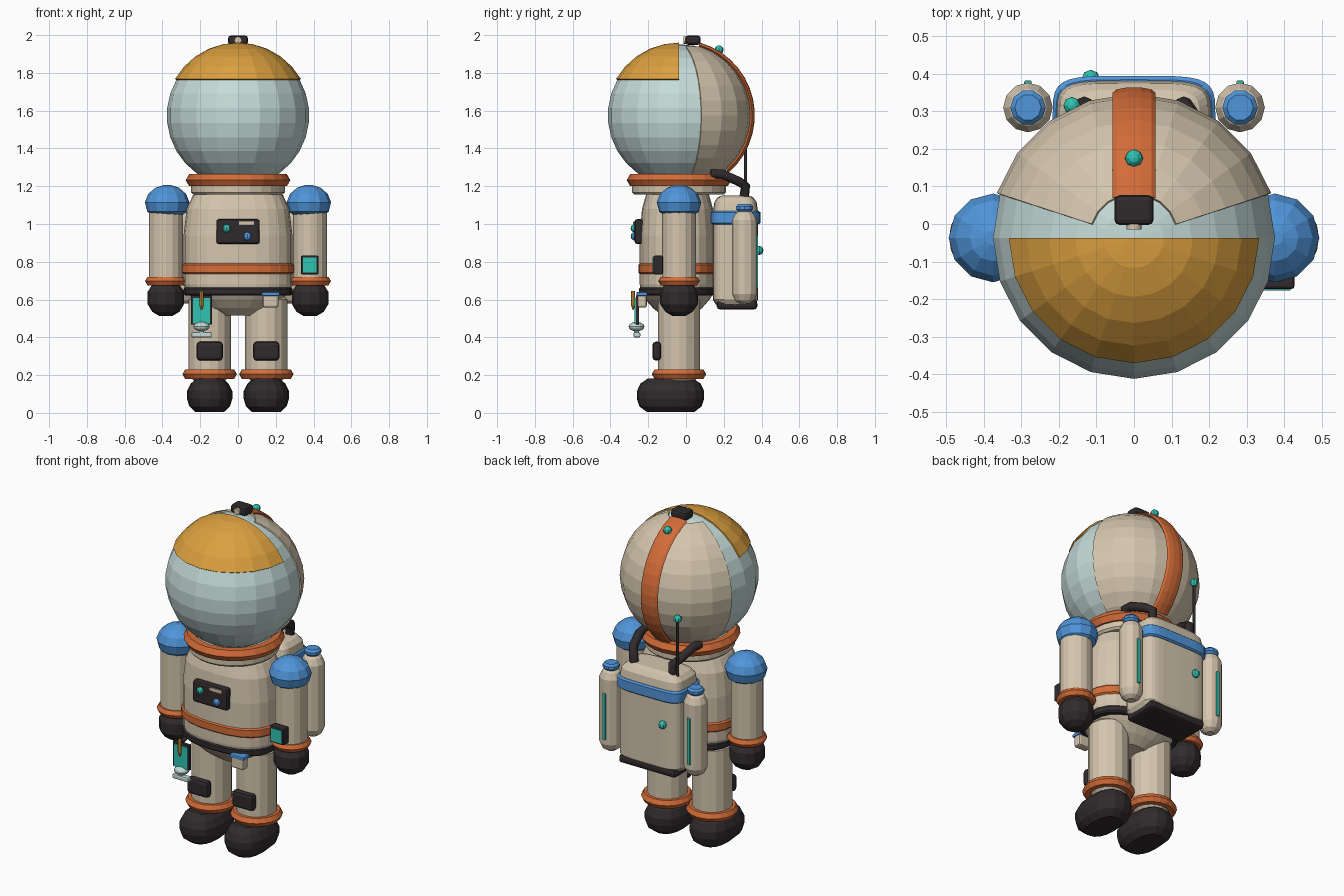
import bpy, bmesh
from math import sin, cos, pi, radians, copysign
from mathutils import Vector

if "Cube" in bpy.data.objects:
    bpy.data.objects.remove(bpy.data.objects["Cube"])


def material(name, rgb):
    m = bpy.data.materials.new(name)
    m.use_nodes = True
    m.diffuse_color = (*rgb, 1)
    m.node_tree.nodes["Principled BSDF"].inputs["Base Color"].default_value = (*rgb, 1)
    return m


BEIGE = material("suit beige", (0.66, 0.56, 0.42))
ORANGE = material("trim orange", (0.65, 0.15, 0.04))
BLUE = material("accent blue", (0.08, 0.30, 0.70))
GOLD = material("visor gold", (0.71, 0.35, 0.05))
GLASS = material("pale glass", (0.56, 0.71, 0.69))
DARK = material("dark rubber", (0.03, 0.024, 0.026))
TEAL = material("light teal", (0.03, 0.55, 0.45))

Y = -0.037      # depth of the body axis


def finish(name, bm, mat):
    bmesh.ops.recalc_face_normals(bm, faces=bm.faces)
    mesh = bpy.data.meshes.new(name)
    bm.to_mesh(mesh)
    bm.free()
    mesh.materials.append(mat)
    ob = bpy.data.objects.new(name, mesh)
    bpy.context.collection.objects.link(ob)
    return ob


def skin(name, rows, mat, ring=True, loop=False, cap=True):
    """Surface over rows of points; ring closes each row, loop joins last row to first."""
    bm = bmesh.new()
    vs = [[bm.verts.new(p) for p in row] for row in rows]
    n = len(vs[0])
    pairs = list(zip(vs, vs[1:])) + ([(vs[-1], vs[0])] if loop else [])
    for a, b in pairs:
        for i in range(n if ring else n - 1):
            j = (i + 1) % n
            bm.faces.new((a[i], a[j], b[j], b[i]))
    if cap and ring and not loop:
        bm.faces.new(vs[0])
        bm.faces.new(vs[-1])
    bmesh.ops.remove_doubles(bm, verts=bm.verts, dist=1e-5)
    return finish(name, bm, mat)


def loft(name, cx, cy, rings, mat, power=2, seg=20, loop=False):
    """Stack of rounded outlines given as (z, half width, half depth)."""
    def bend(v):
        return copysign(abs(v) ** (2 / power), v)
    angles = [2 * pi * i / seg for i in range(seg)]
    rows = [[(cx + rx * bend(cos(a)), cy + ry * bend(sin(a)), z) for a in angles]
            for z, rx, ry in rings]
    return skin(name, rows, mat, loop=loop)


def rod(name, cx, cy, z0, z1, r, mat, edge=0.0, seg=16):
    rings = [(z0, r - edge, r - edge), (z0 + edge, r, r), (z1 - edge, r, r), (z1, r - edge, r - edge)]
    return loft(name, cx, cy, rings, mat, seg=seg)


def band(name, cx, cy, z, radius, tube, mat, seg=20):
    rings = []
    for i in range(6):
        a = pi * i / 3
        r = radius + tube * cos(a)
        rings.append((z + tube * sin(a), r, r))
    return loft(name, cx, cy, rings, mat, seg=seg, loop=True)


def ball(name, loc, size, mat, u=12, v=8):
    bm = bmesh.new()
    bmesh.ops.create_uvsphere(bm, u_segments=u, v_segments=v, radius=1)
    for vert in bm.verts:
        vert.co = Vector(loc) + vert.co * Vector(size)
    return finish(name, bm, mat)


def box(name, loc, size, mat, bevel=0.0):
    bm = bmesh.new()
    bmesh.ops.create_cube(bm, size=1)
    for vert in bm.verts:
        vert.co = Vector(loc) + vert.co * Vector(size)
    if bevel:
        bmesh.ops.bevel(bm, geom=bm.edges[:], offset=bevel, segments=2, profile=0.5, affect='EDGES')
    return finish(name, bm, mat)


def tube(name, points, r, mat):
    cu = bpy.data.curves.new(name, 'CURVE')
    cu.dimensions = '3D'
    cu.bevel_depth = r
    cu.bevel_resolution = 2
    cu.use_fill_caps = True
    sp = cu.splines.new('POLY')
    sp.points.add(len(points) - 1)
    for p, co in zip(sp.points, points):
        p.co = (*co, 1)
    cu.materials.append(mat)
    ob = bpy.data.objects.new(name, cu)
    bpy.context.collection.objects.link(ob)
    return ob


# Helmet: glass globe, rear shell and raised visor share one centre
HZ = 1.575


def globe(name, r, az, th, mat, shell=True):
    na, nt = round((az[1] - az[0]) / 18), round((th[1] - th[0]) / 12)
    rows = []
    for i in range(nt + 1):
        t = radians(th[0] + 12 * i)
        rows.append([(r * sin(t) * cos(radians(az[0] + 18 * j)),
                      Y + r * sin(t) * sin(radians(az[0] + 18 * j)),
                      HZ + r * cos(t)) for j in range(na + 1)])
    ob = skin(name, rows, mat, ring=False)
    if shell:
        mod = ob.modifiers.new("thickness", 'SOLIDIFY')
        mod.thickness = 0.01
        mod.offset = 0
    return ob


globe("helmet_glass", 0.377, (0, 360), (0, 180), GLASS, shell=False)
globe("helmet_shell", 0.379, (18, 162), (18, 162), BEIGE)
globe("sun_visor", 0.380, (180, 360), (0, 60), GOLD)

# Crest strap over the back of the helmet
rows = []
for i in range(15):
    t = radians(16 + 8.8 * i)
    row = []
    for k in range(10):
        a = 2 * pi * k / 10
        r = 0.387 + 0.015 * sin(a)
        row.append((0.057 * cos(a), Y + r * sin(t), HZ + r * cos(t)))
    rows.append(row)
skin("helmet_crest", rows, ORANGE)
ball("crest_light", (0, 0.175, 1.922), (0.024, 0.024, 0.024), TEAL, 8, 6)
box("helmet_camera", (0, 0.037, 1.973), (0.105, 0.08, 0.05), DARK, 0.015)
tube("camera_lens", [(0, 0.0, 1.973), (0, -0.014, 1.973)], 0.02, BEIGE)

# Collar and torso
band("collar", 0, Y, 1.232, 0.24, 0.037, ORANGE, 24)
rod("neck_ring", 0, Y, 1.155, 1.215, 0.248, BEIGE, 0.012, 24)
loft("torso", 0, -0.045, [
    (0.515, 0.09, 0.08), (0.555, 0.17, 0.13), (0.60, 0.225, 0.17), (0.64, 0.275, 0.195),
    (0.68, 0.288, 0.2), (0.94, 0.288, 0.2), (1.08, 0.272, 0.188), (1.15, 0.24, 0.168),
    (1.19, 0.19, 0.15)], BEIGE, 2.5, 24)
for name, z, h, w, d, mat in (("chest_stripe", 0.763, 0.028, 0.297, 0.207, ORANGE),
                              ("waist_belt", 0.643, 0.022, 0.288, 0.205, DARK)):
    loft(name, 0, -0.045, [(z - h, w - 0.008, d - 0.008), (z - h + 0.008, w, d),
                           (z + h - 0.008, w, d), (z + h, w - 0.008, d - 0.008)], mat, 2.5, 24)

# Chest panel
box("chest_panel", (0, -0.25, 0.96), (0.23, 0.045, 0.132), DARK, 0.014)
ball("panel_knob_teal", (-0.06, -0.275, 0.977), (0.021, 0.018, 0.021), TEAL, 8, 6)
ball("panel_knob_blue", (0.05, -0.275, 0.935), (0.022, 0.018, 0.022), BLUE, 8, 6)
box("panel_slot", (0.045, -0.274, 1.004), (0.08, 0.012, 0.02), BEIGE, 0.004)

# Limbs and air tanks on both sides
for side, label in ((-1, "right"), (1, "left")):
    ax, lx, tx = side * 0.382, side * 0.15, side * 0.282
    rod(label + "_arm", ax, Y, 0.68, 1.1, 0.09, BEIGE, 0.01)
    loft(label + "_shoulder", ax - side * 0.007, Y, [
        (1.04, 0.07, 0.07), (1.065, 0.105, 0.105), (1.115, 0.118, 0.118),
        (1.16, 0.1, 0.1), (1.192, 0.062, 0.062), (1.206, 0.02, 0.02)], BLUE, seg=12)
    band(label + "_cuff", ax, Y, 0.698, 0.084, 0.026, ORANGE)
    loft(label + "_glove", ax, Y, [
        (0.513, 0.035, 0.035), (0.535, 0.072, 0.072), (0.575, 0.096, 0.1),
        (0.64, 0.097, 0.1), (0.675, 0.075, 0.08)], DARK, seg=12)

    rod(label + "_leg", lx, Y, 0.17, 0.63, 0.112, BEIGE, 0.03)
    band(label + "_ankle_ring", lx, Y, 0.205, 0.115, 0.029, ORANGE)
    loft(label + "_boot", lx, -0.082, [
        (0.004, 0.075, 0.125), (0.035, 0.108, 0.165), (0.075, 0.12, 0.178),
        (0.115, 0.12, 0.178), (0.155, 0.1, 0.16), (0.182, 0.07, 0.12)], DARK, 2.4, 16)
    box(label + "_knee_pad", (lx, -0.155, 0.327), (0.14, 0.046, 0.1), DARK, 0.018)

    loft(label + "_tank", tx, 0.31, [
        (0.578, 0.025, 0.025), (0.595, 0.05, 0.05), (0.63, 0.066, 0.066),
        (1.02, 0.066, 0.066), (1.055, 0.05, 0.05), (1.072, 0.025, 0.025)], BEIGE, seg=12)
    rod(label + "_tank_cap", tx, 0.31, 1.065, 1.105, 0.047, BLUE, 0.012, 10)
    box(label + "_tank_gauge", (tx, 0.374, 0.8), (0.02, 0.016, 0.28), TEAL, 0.004)

    # Air hose from the pack to the collar
    hx = side * 0.13
    tube(label + "_hose", [(hx, 0.305, 1.12), (hx, 0.315, 1.2), (hx + side * 0.025, 0.28, 1.225),
                           (hx + side * 0.045, 0.19, 1.265), (hx + side * 0.05, 0.13, 1.265)], 0.026, DARK)

# Backpack
loft("backpack", 0, 0.262, [
    (0.575, 0.19, 0.105), (0.6, 0.207, 0.12), (1.06, 0.207, 0.12), (1.115, 0.198, 0.112),
    (1.14, 0.175, 0.095), (1.152, 0.14, 0.07)], BEIGE, 5, 32)
loft("backpack_band", 0, 0.262, [
    (0.998, 0.208, 0.122), (1.006, 0.217, 0.132), (1.062, 0.217, 0.132), (1.07, 0.208, 0.122)],
    BLUE, 5, 32)
box("backpack_base", (0, 0.27, 0.572), (0.38, 0.215, 0.05), DARK, 0.018)
ball("backpack_light", (-0.115, 0.388, 0.86), (0.024, 0.022, 0.024), TEAL, 8, 6)
tube("antenna", [(-0.165, 0.315, 1.12), (-0.165, 0.315, 1.48)], 0.008, DARK)
ball("antenna_tip", (-0.165, 0.315, 1.485), (0.023, 0.023, 0.023), TEAL, 8, 6)

# Wrist screen on the left arm
box("wrist_screen_case", (0.38, -0.148, 0.783), (0.094, 0.05, 0.1), DARK, 0.008)
box("wrist_screen", (0.38, -0.173, 0.783), (0.072, 0.008, 0.078), TEAL)

# Hip pouch
box("hip_pouch", (0.173, -0.232, 0.595), (0.084, 0.05, 0.075), BEIGE, 0.012)
box("pouch_flap", (0.173, -0.233, 0.63), (0.095, 0.058, 0.02), BLUE, 0.005)

# Hanging tablet with pen and sample jar on the right hip
box("tablet_case", (-0.193, -0.257, 0.545), (0.112, 0.018, 0.155), DARK, 0.005)
box("tablet_screen", (-0.193, -0.268, 0.54), (0.092, 0.008, 0.135), TEAL)
tube("tablet_hanger", [(-0.193, -0.225, 0.635), (-0.193, -0.257, 0.625)], 0.012, DARK)
loft("tablet_pen", -0.193, -0.28, [(0.545, 0.003, 0.003), (0.57, 0.011, 0.011), (0.645, 0.011, 0.011)],
     GOLD, seg=8)
ball("sample_jar", (-0.193, -0.262, 0.457), (0.043, 0.042, 0.025), GLASS)
rod("sample_jar_neck", -0.193, -0.262, 0.42, 0.45, 0.012, GLASS, 0, 8)
box("sample_jar_foot", (-0.193, -0.26, 0.413), (0.108, 0.036, 0.028), GLASS, 0.008)

# Smooth shading with crisp edges
for ob in bpy.context.view_layer.objects:
    ob.select_set(ob.type == 'MESH')
    if ob.type == 'MESH':
        bpy.context.view_layer.objects.active = ob
bpy.ops.object.shade_smooth_by_angle(angle=radians(40))
